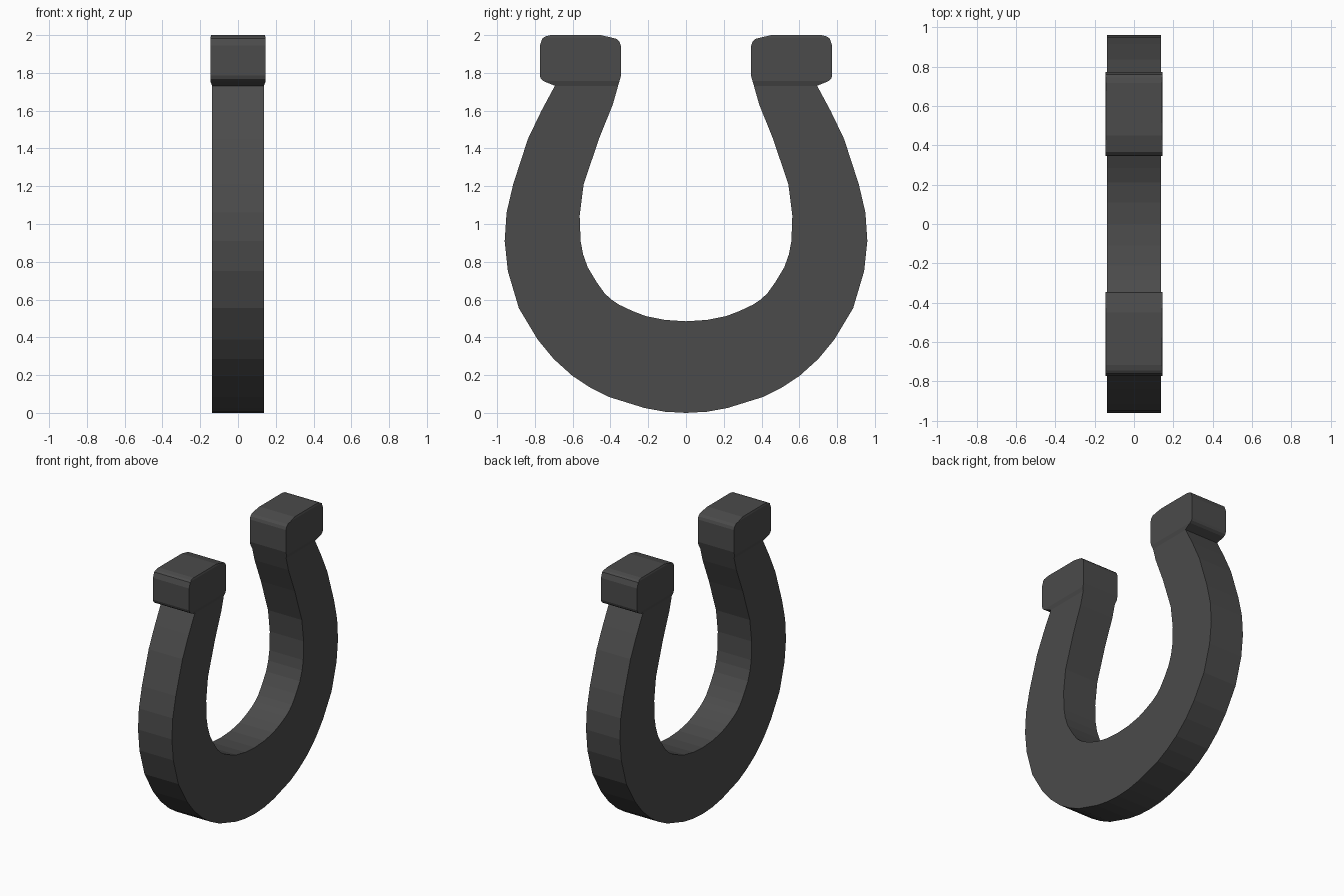
import bpy, bmesh

if "Cube" in bpy.data.objects:
    bpy.data.objects.remove(bpy.data.objects["Cube"])

dark = bpy.data.materials.new("dark_iron")
dark.diffuse_color = (0.07, 0.07, 0.07, 1)
dark.use_nodes = True
dark.node_tree.nodes["Principled BSDF"].inputs["Base Color"].default_value = dark.diffuse_color


def finish(name, bm):
    """Make an object from the half built at +y and mirror it across y."""
    bmesh.ops.recalc_face_normals(bm, faces=bm.faces)
    me = bpy.data.meshes.new(name)
    bm.to_mesh(me)
    bm.free()
    me.materials.append(dark)
    ob = bpy.data.objects.new(name, me)
    bpy.context.collection.objects.link(ob)
    mod = ob.modifiers.new("mirror", 'MIRROR')
    mod.use_axis = (False, True, False)
    mod.merge_threshold = 0.0005
    return ob


# Curved body: paired outer / inner points of one half, from bottom to tip
W = 0.137
outer = [(0, 0), (.11, .006), (.22, .026), (.41, .085), (.51, .136), (.60, .195),
         (.70, .285), (.785, .388), (.885, .555), (.943, .75), (.96, .91),
         (.95, 1.06), (.915, 1.21), (.837, 1.45), (.765, 1.60), (.695, 1.73)]
inner = [(0, .485), (.11, .492), (.212, .512), (.285, .54), (.355, .573), (.395, .60),
         (.43, .632), (.475, .695), (.52, .77), (.545, .84), (.558, .91),
         (.563, 1.045), (.542, 1.21), (.46, 1.453), (.387, 1.634), (.36, 1.73)]
bm = bmesh.new()
rings = []
for o, i in zip(outer, inner):
    rings.append([bm.verts.new((x, *p)) for x, p in
                  ((-W, o), (W, o), (W, i), (-W, i))])
for a, b in zip(rings, rings[1:]):
    for k in range(4):
        n = (k + 1) % 4
        bm.faces.new((a[k], a[n], b[n], b[k]))
finish("horseshoe_body", bm)

# Blocky tips: rounded outline extruded sideways, tapered at bottom and top
C = 0.146
outline = [(.36, 1.73), (.345, 1.782), (.345, 1.945), (.352, 1.965), (.367, 1.98),
           (.45, 2.0), (.716, 2.0), (.745, 1.993), (.76, 1.983), (.774, 1.945),
           (.774, 1.785), (.768, 1.768), (.752, 1.755), (.69, 1.73)]
bm = bmesh.new()
face = bm.faces.new([bm.verts.new((-C, *p)) for p in outline])
ext = bmesh.ops.extrude_face_region(bm, geom=[face], use_keep_orig=True)
for v in ext["geom"]:
    if isinstance(v, bmesh.types.BMVert):
        v.co.x = C
for z in (1.757, 1.988):
    bmesh.ops.bisect_plane(bm, geom=bm.verts[:] + bm.edges[:] + bm.faces[:],
                           plane_co=(0, 0, z), plane_no=(0, 0, 1))
for v in bm.verts:
    if v.co.z < 1.75:
        v.co.x *= W / C
    elif v.co.z > 1.99:
        v.co.x *= 0.97
finish("horseshoe_tips", bm)
